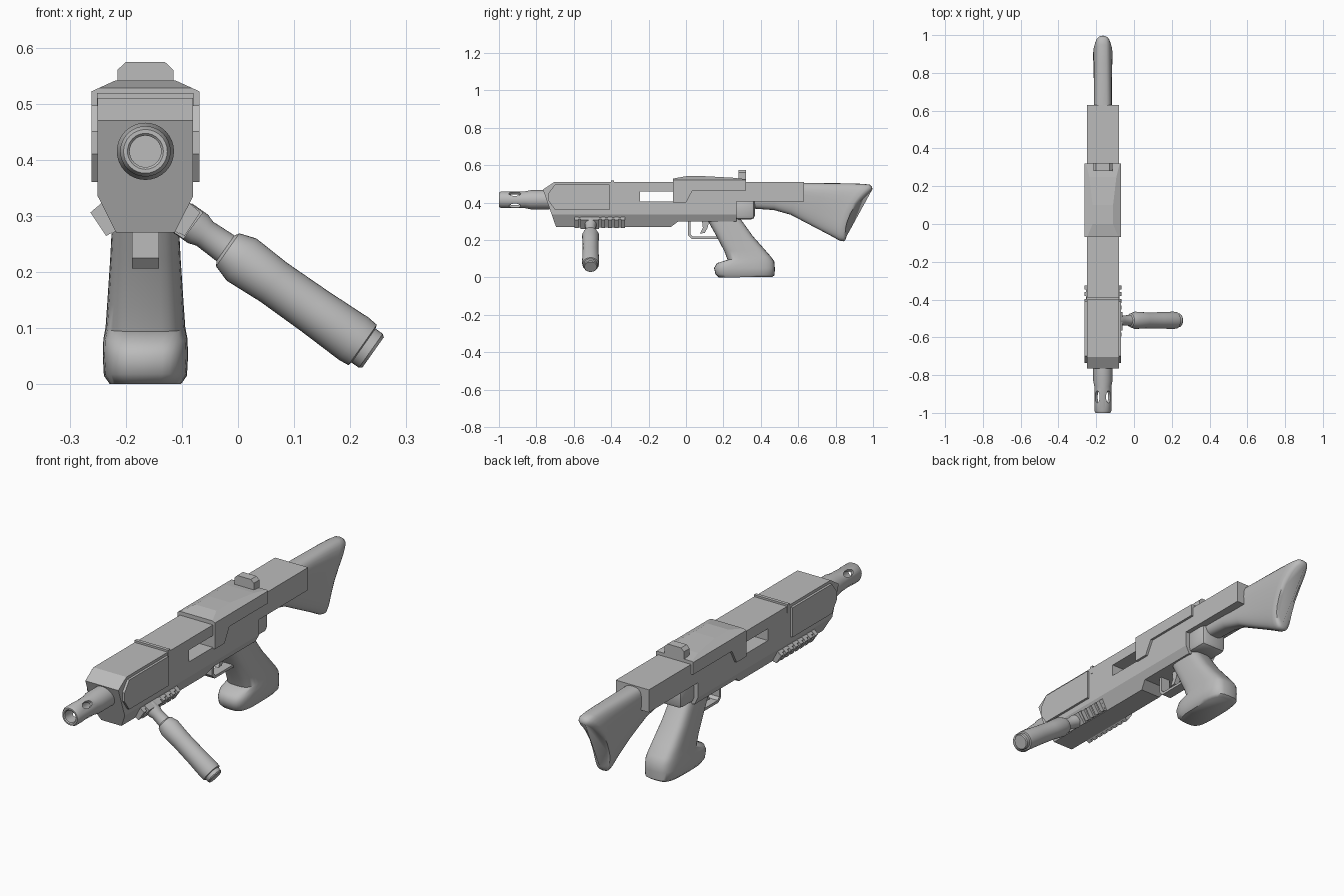
import bpy, bmesh, math
from mathutils import Vector

CX = -0.165  # centre line of the body

cube = bpy.data.objects.get("Cube")
if cube:
    bpy.data.objects.remove(cube, do_unlink=True)

gray = bpy.data.materials.new("plain gray")
gray.use_nodes = True
gray.diffuse_color = (0.5, 0.5, 0.5, 1)
gray.node_tree.nodes["Principled BSDF"].inputs["Base Color"].default_value = (0.5, 0.5, 0.5, 1)


def finish(name, bm, smooth=None):
    bmesh.ops.recalc_face_normals(bm, faces=bm.faces)
    mesh = bpy.data.meshes.new(name)
    bm.to_mesh(mesh)
    bm.free()
    mesh.materials.append(gray)
    obj = bpy.data.objects.new(name, mesh)
    bpy.context.collection.objects.link(obj)
    if smooth:
        shade(obj, smooth)
    return obj


def shade(obj, angle):
    for p in obj.data.polygons:
        p.use_smooth = True
    obj.data.set_sharp_from_angle(angle=math.radians(angle))


def prism(name, pts, lo, hi, axis, bevel=0, segments=2):
    """Outline pushed along x (points are y, z) or along y (points are x, z), off the centre line."""
    bm = bmesh.new()
    place = (lambda p, d: (CX + d, p[0], p[1])) if axis == "x" else (lambda p, d: (CX + p[0], d, p[1]))
    a, b = [[bm.verts.new(place(p, d)) for p in pts] for d in (lo, hi)]
    bm.faces.new(a)
    bm.faces.new(b)
    for i in range(len(pts)):
        j = (i + 1) % len(pts)
        bm.faces.new((a[i], a[j], b[j], b[i]))
    if bevel:
        bmesh.ops.bevel(bm, geom=bm.edges[:], offset=bevel, segments=segments,
                        profile=0.5, affect="EDGES")
    return finish(name, bm, 40 if bevel else None)


def symmetric(half):
    return half + [(-x, z) for x, z in reversed(half)]


def box(name, x, y0, y1, z0, z1, bevel=0):
    return prism(name, [(y0, z0), (y1, z0), (y1, z1), (y0, z1)], -x, x, "x", bevel)


def boolean(obj, tool, operation):
    mod = obj.modifiers.new("cut", "BOOLEAN")
    mod.operation, mod.solver, mod.object = operation, "EXACT", tool
    bpy.context.view_layer.update()
    result = bpy.data.meshes.new_from_object(obj.evaluated_get(bpy.context.evaluated_depsgraph_get()))
    obj.modifiers.clear()
    obj.data = result
    bpy.data.objects.remove(tool, do_unlink=True)


def lathe(name, profile, origin, direction, sides=32):
    """Profile of (radius, distance) turned round a line."""
    bm = bmesh.new()
    turn = Vector(direction).to_track_quat("Z", "Y")
    rings = [[bm.verts.new(Vector(origin) + turn @ Vector(
        (r * math.cos(math.tau * k / sides), r * math.sin(math.tau * k / sides), d)))
        for k in range(sides)] for r, d in profile]
    skin(bm, rings)
    return finish(name, bm, 35)


def skin(bm, rings):
    n = len(rings[0])
    for a, b in zip(rings, rings[1:]):
        for k in range(n):
            bm.faces.new((a[k], a[(k + 1) % n], b[(k + 1) % n], b[k]))
    bm.faces.new(rings[0])
    bm.faces.new(rings[-1])


def loft(name, rings, power, sides=32):
    """Rounded sections: first edge (y, z), second edge (y, z), half width, pinch, bow."""
    bm = bmesh.new()
    loops = []
    for y1, z1, y2, z2, width, pinch, bow in rings:
        loop = []
        for k in range(sides):
            t = math.tau * k / sides
            c, s = [math.copysign(abs(f) ** (2 / power), f) for f in (math.cos(t), math.sin(t))]
            u = (1 - c) / 2
            loop.append(bm.verts.new((CX + width * s * (1 - pinch * u),
                                      y1 + (y2 - y1) * u - bow * 4 * u * (1 - u),
                                      z1 + (z2 - z1) * u)))
        loops.append(loop)
    skin(bm, loops)
    return finish(name, bm, 50)


# Main body: side outline trimmed by the front outline, with a window through it
body = prism("body", [(-0.765, 0.47), (-0.705, 0.51), (0.63, 0.51), (0.63, 0.405), (0.27, 0.405),
                      (0.27, 0.30), (-0.04, 0.30), (-0.08, 0.27), (-0.695, 0.27)], -0.2, 0.2, "x")
boolean(body, prism("trim", symmetric([(0.052, 0.26), (0.052, 0.27), (0.085, 0.335), (0.085, 0.6)]),
                    -1, 1, "y"), "INTERSECT")
boolean(body, box("window", 0.2, -0.245, -0.07, 0.405, 0.46), "DIFFERENCE")

# Raised top cover with stepped sides
cover = prism("top_cover", [(-0.07, 0.40), (0, 0.40), (0.035, 0.465), (0.32, 0.465), (0.32, 0.525),
                            (0.25, 0.533), (0.1, 0.541), (0.0, 0.541), (-0.07, 0.528)],
              -0.2, 0.2, "x")
boolean(cover, prism("trim", symmetric([(0.096, 0.3), (0.096, 0.522), (0.052, 0.542)]),
                     -1, 1, "y"), "INTERSECT")
prism("rear_sight", symmetric([(0.05, 0.52), (0.05, 0.56), (0.035, 0.574)]), 0.28, 0.322, "y")
box("top_ridge", 0.086, -0.402, -0.386, 0.48, 0.519)

# Side plates, rails and teeth on both sides
plate = [(-0.735, 0.45), (-0.70, 0.497), (-0.41, 0.497), (-0.41, 0.36), (-0.70, 0.36), (-0.735, 0.41)]
rail = [(0.075, 0.322), (0.088, 0.313), (0.06, 0.268), (0.048, 0.276)]
tooth = [(0.078, 0.323), (0.098, 0.306), (0.07, 0.264), (0.05, 0.276)]
for side, word in ((1, "left"), (-1, "right")):
    prism(word + "_side_plate", plate, side * 0.08, side * 0.096, "x")
    prism(word + "_rail", [(side * x, z) for x, z in rail], -0.595, -0.325, "y")
    for i in range(8):
        y = -0.595 + i * 0.0355
        prism(f"{word}_rail_tooth_{i + 1}", [(side * x, z) for x, z in tooth], y, y + 0.021, "y")

# Folded side handle on its clamp
prism("handle_clamp", [(0.078, 0.324), (0.103, 0.306), (0.068, 0.259), (0.045, 0.274)],
      -0.565, -0.465, "y")
lathe("side_handle", [(0.031, 0), (0.031, 0.035), (0.026, 0.05), (0.028, 0.095), (0.036, 0.1),
                      (0.046, 0.13), (0.042, 0.2), (0.043, 0.29), (0.046, 0.375), (0.044, 0.394),
                      (0.037, 0.396), (0.037, 0.412), (0.033, 0.417)],
      (-0.10, -0.51, 0.297), (0.817, 0, -0.576))

# Hollow barrel with four slanted vents
barrel = lathe("barrel", [(0.028, 0.2), (0.028, 0.004), (0.032, 0), (0.039, 0), (0.045, 0.012),
                          (0.045, 0.14), (0.051, 0.17), (0.051, 0.27)], (CX, -1, 0.415), (0, 1, 0))
for slant in (1, -1):
    vent = lathe("vent", [(0.016, -0.1), (0.016, 0.1)], (0, 0, 0), (slant, 0, 1.1), 20)
    vent.scale.y = 2
    vent.location = (CX, -0.915, 0.415)
    boolean(barrel, vent, "DIFFERENCE")
shade(barrel, 35)

# Shoulder stock, flared and hollowed toward its end
loft("stock", [(0.33, 0.495, 0.33, 0.37, 0.052, 0, 0), (0.48, 0.503, 0.47, 0.36, 0.053, 0.1, 0),
               (0.60, 0.505, 0.56, 0.335, 0.054, 0.3, 0), (0.75, 0.504, 0.68, 0.272, 0.055, 0.4, 0.01),
               (0.87, 0.503, 0.77, 0.225, 0.055, 0.3, 0.025), (0.95, 0.50, 0.82, 0.197, 0.055, 0.2, 0.04),
               (0.982, 0.496, 0.842, 0.193, 0.055, 0.15, 0.045),
               (0.995, 0.485, 0.853, 0.20, 0.05, 0.15, 0.045),
               (0.997, 0.47, 0.857, 0.215, 0.036, 0.15, 0.045)], 3)
box("stock_mount", 0.066, 0.255, 0.368, 0.31, 0.42, 0.02)

# Pistol grip with a flared foot
loft("grip", [(0.175, 0.0, 0.46, 0.002, 0.064, 0, 0), (0.157, 0.018, 0.474, 0.012, 0.074, 0, 0),
              (0.15, 0.05, 0.475, 0.05, 0.076, 0, 0), (0.165, 0.076, 0.472, 0.085, 0.075, 0, 0),
              (0.222, 0.094, 0.455, 0.11, 0.071, 0, 0), (0.205, 0.14, 0.42, 0.15, 0.068, 0, 0),
              (0.163, 0.22, 0.358, 0.22, 0.063, 0, 0), (0.11, 0.315, 0.29, 0.315, 0.058, 0, 0)], 3.6)

# Trigger and its guard
prism("trigger_guard", [(0.012, 0.305), (0.012, 0.225), (0.03, 0.206), (0.17, 0.206), (0.17, 0.218),
                        (0.037, 0.218), (0.025, 0.23), (0.025, 0.305)], -0.024, 0.024, "x")
prism("trigger", [(0.085, 0.305), (0.09, 0.265), (0.075, 0.235), (0.10, 0.237), (0.115, 0.265),
                  (0.125, 0.305)], -0.012, 0.012, "x")
